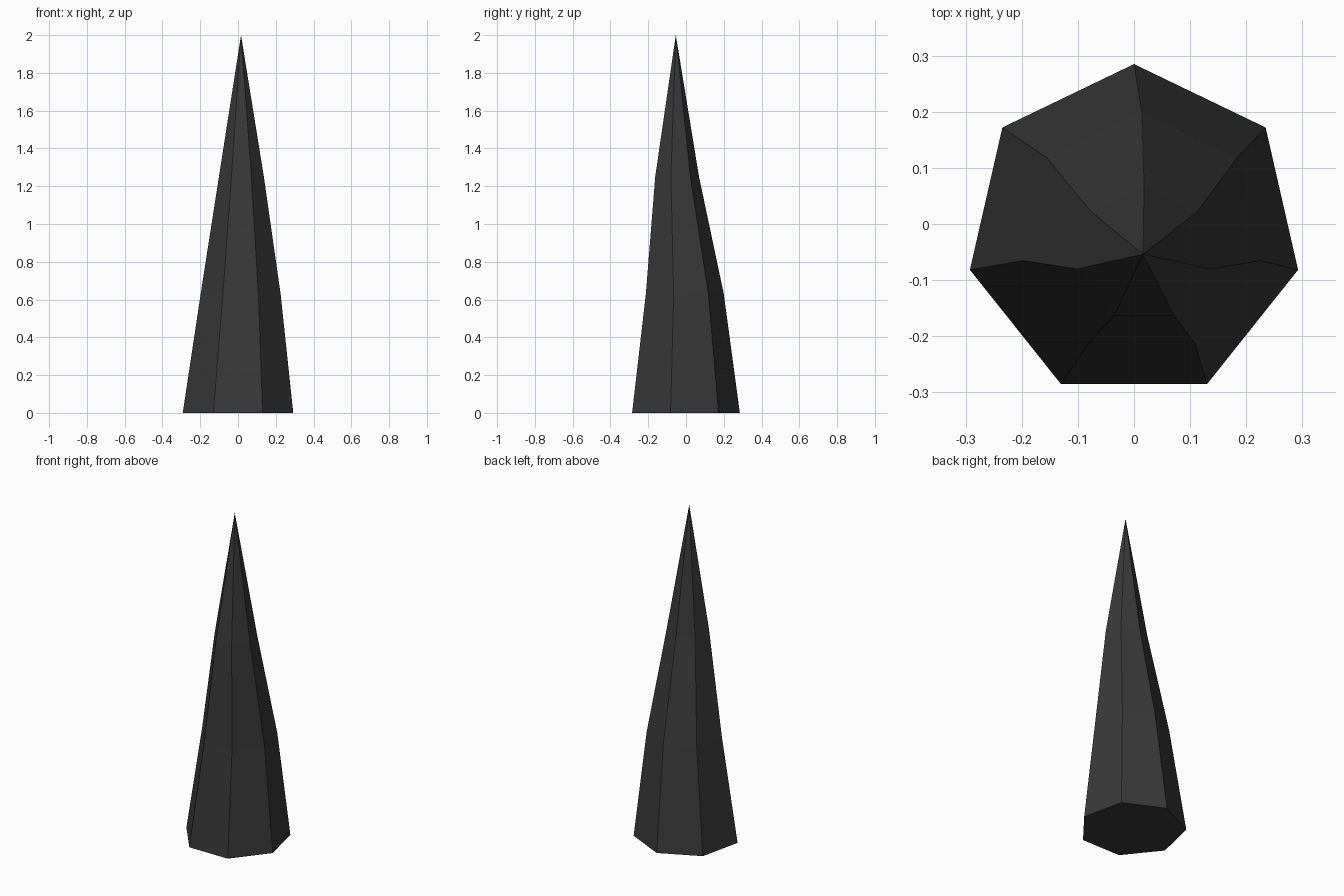
import bpy, bmesh, math

if "Cube" in bpy.data.objects:
    bpy.data.objects.remove(bpy.data.objects["Cube"])

SIDES = 7
# centre x, centre y, height, radius of each ring of the leaning spike
RINGS = [(0.0, -0.015, 0.0, 0.30),
         (0.014, -0.017, 0.63, 0.217),
         (0.018, -0.053, 1.25, 0.122)]
TIP = (0.016, -0.054, 2.0)

# dark stone colour
mat = bpy.data.materials.new("dark_stone")
mat.diffuse_color = (0.04, 0.04, 0.04, 1)
mat.use_nodes = True
mat.node_tree.nodes["Principled BSDF"].inputs["Base Color"].default_value = mat.diffuse_color

bm = bmesh.new()


def ring(cx, cy, z, r):
    """Heptagon with one corner pointing to the back."""
    angles = [math.pi / 2 + i * math.tau / SIDES for i in range(SIDES)]
    return [bm.verts.new((cx + r * math.cos(a), cy + r * math.sin(a), z)) for a in angles]


rings = [ring(*r) for r in RINGS]
tip = bm.verts.new(TIP)

# base, side bands and pointed top
bm.faces.new(rings[0][::-1])
for i in range(SIDES):
    j = (i + 1) % SIDES
    for lower, upper in zip(rings, rings[1:]):
        bm.faces.new((lower[i], lower[j], upper[j], upper[i]))
    bm.faces.new((rings[-1][i], rings[-1][j], tip))
bmesh.ops.recalc_face_normals(bm, faces=bm.faces)

mesh = bpy.data.meshes.new("stone_spike")
bm.to_mesh(mesh)
bm.free()
mesh.materials.append(mat)
spike = bpy.data.objects.new("stone_spike", mesh)
bpy.context.collection.objects.link(spike)
